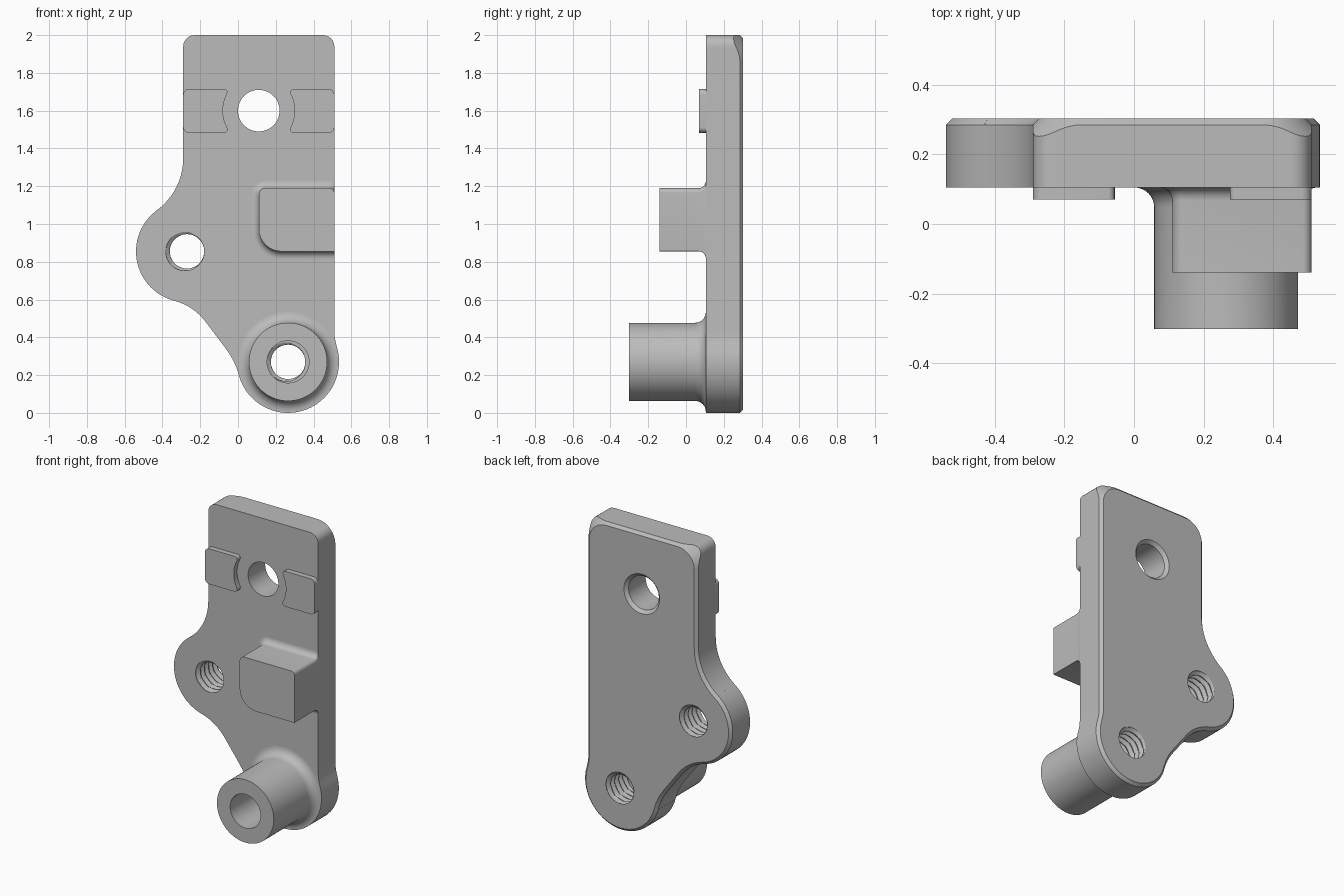
import bpy, bmesh
from math import sin, cos, pi, radians, sqrt, hypot, atan2

if "Cube" in bpy.data.objects:
    bpy.data.objects.remove(bpy.data.objects["Cube"])

grey = bpy.data.materials.new("plain grey")
grey.use_nodes = True
COLOUR = (0.5, 0.5, 0.5, 1)
grey.diffuse_color = COLOUR
grey.node_tree.nodes["Principled BSDF"].inputs["Base Color"].default_value = COLOUR

FRONT, BACK = 0.105, 0.303    # plate faces along y
CHAMFER = 0.018
LOWER = (0.265, 0.27)         # boss and lower lobe centre
SIDE = (-0.27, 0.855)         # side lobe centre
UPPER = (0.11, 1.6)           # plain hole centre


def loft(name, rings):
    """Skin a stack of equal-length rings and cap both ends."""
    bm = bmesh.new()
    loops = [[bm.verts.new(p) for p in ring] for ring in rings]
    n = len(loops[0])
    for a, b in zip(loops, loops[1:]):
        for i in range(n):
            j = (i + 1) % n
            bm.faces.new((a[i], a[j], b[j], b[i]))
    bm.faces.new(loops[0])
    bm.faces.new(loops[-1])
    bmesh.ops.remove_doubles(bm, verts=bm.verts, dist=1e-5)
    bmesh.ops.recalc_face_normals(bm, faces=bm.faces)
    mesh = bpy.data.meshes.new(name)
    bm.to_mesh(mesh)
    bm.free()
    mesh.materials.append(grey)
    ob = bpy.data.objects.new(name, mesh)
    bpy.context.collection.objects.link(ob)
    return ob


def at(outline, y):
    return [(x, y, z) for x, z in outline]


def arc(c, r, a0, a1, step=5):
    n = max(3, int(abs(a1 - a0) / step))
    angles = [radians(a0 + (a1 - a0) * i / n) for i in range(n + 1)]
    return [(c[0] + r * cos(a), c[1] + r * sin(a)) for a in angles]


def circle(c, r, n=72):
    return [(c[0] + r * cos(2 * pi * i / n), c[1] + r * sin(2 * pi * i / n)) for i in range(n)]


def turned(name, c, profile):
    """Round part along y from (radius, y) pairs."""
    return loft(name, [at(circle(c, r), y) for r, y in profile])


def rounded(corners):
    """Polygon from (x, z, radius) corners, each radius turned into an arc."""
    out = []
    for i, (x, z, r) in enumerate(corners):
        if r == 0:
            out.append((x, z))
            continue
        dirs = []
        for q in (corners[i - 1], corners[(i + 1) % len(corners)]):
            d = hypot(q[0] - x, q[1] - z)
            dirs.append(((q[0] - x) / d, (q[1] - z) / d))
        (ax, az), (bx, bz) = dirs
        half = atan2(abs(ax * bz - az * bx), ax * bx + az * bz) / 2
        mx, mz = ax + bx, az + bz
        k = r / sin(half) / hypot(mx, mz)
        cx, cz = x + mx * k, z + mz * k
        t = r / (sin(half) / cos(half))
        a0 = atan2(z + az * t - cz, x + ax * t - cx)
        a1 = atan2(z + bz * t - cz, x + bx * t - cx)
        turn = (a1 - a0 + pi) % (2 * pi) - pi
        out += [(cx + r * cos(a0 + turn * s / 8), cz + r * sin(a0 + turn * s / 8)) for s in range(9)]
    return out


def cut(ob, cutter):
    mod = ob.modifiers.new("hole", "BOOLEAN")
    mod.operation, mod.solver, mod.object = "DIFFERENCE", "EXACT", cutter
    cutter.hide_render = True
    bpy.context.view_layer.objects.active = ob
    bpy.ops.object.modifier_apply(modifier=mod.name)
    bpy.data.objects.remove(cutter)


# Plate outline, clockwise from the top right corner
SET, ROUND = 0.14, 0.06       # back corner centre inset, front corner radius


def corner(cx, a0, a1):
    """Back arc of a top corner and the matching points on the tighter front corner."""
    c = (cx, 2 - SET)
    back = arc(c, SET - CHAMFER, a0, a1)
    front = []
    for x, z in back:
        dx, dz = (x - c[0]) / (SET - CHAMFER), (z - c[1]) / (SET - CHAMFER)
        t = SET / max(abs(dx), abs(dz))
        k = SET - ROUND
        if min(abs(dx), abs(dz)) * t > k:
            b = k * (abs(dx) + abs(dz))
            t = b + sqrt(b * b - 2 * k * k + ROUND * ROUND)
        front.append((c[0] + dx * t, c[1] + dz * t))
    return front, back


sides = [  # centre, radius, start, end, inset sign
    ((0.81, 0.437), 0.3, 180, 197, 1),
    (LOWER, 0.27, 17, -165, -1),
    ((-0.382, 0.097), 0.4, 15, 38, 1),
    ((-0.412, 0.303), 0.3, 38, 75.6, 1),
    (SIDE, 0.27, 255.6, 126.4, -1),
    ((-0.634, 1.349), 0.344, -53.6, 0, 1),
]
outer, inner = corner(0.51 - SET, 90, 0)
for c, r, a0, a1, sign in sides:
    outer += arc(c, r, a0, a1)
    inner += arc(c, r + sign * CHAMFER, a0, a1)
left_outer, left_inner = corner(-0.29 + SET, 180, 90)
outer += left_outer
inner += left_inner
edge = [(p[0], BACK - hypot(p[0] - q[0], p[1] - q[1]), p[1]) for p, q in zip(outer, inner)]
plate = loft("plate", [at(outer, FRONT), edge, at(inner, BACK)])

# Upper plain hole with a chamfer at the back
cut(plate, turned("upper_hole", UPPER, [(0.11, 0), (0.11, BACK - 0.02), (0.13, BACK), (0.13, 0.4)]))


# Threaded holes
def thread(c, y0, y1, pitch=0.042, n=48):
    rows = int((y1 - y0) / pitch * 8)
    rings = []
    for j in range(rows + 1):
        y = y0 + (y1 - y0) * j / rows
        ring = []
        for i in range(n):
            f = (y / pitch - i / n) % 1
            r = 0.091 + 0.022 * min(1, max(0, 1.5 * abs(2 * f - 1) - 0.25))
            a = 2 * pi * i / n
            ring.append((c[0] + r * cos(a), y, c[1] + r * sin(a)))
        rings.append(ring)
    return loft("thread_cutter", rings)


for centre in (SIDE, LOWER):
    cut(plate, thread(centre, FRONT - 0.023, BACK + 0.027))


# Boss with a filleted foot and a smooth bore
def fillet(r):
    """(outward offset, y) pairs of a concave foot meeting the plate."""
    return [(r * (1 - cos(a)), FRONT - r * (1 - sin(a))) for a in (i * pi / 16 for i in range(9))]


boss = turned("boss", LOWER, [(0.207, -0.302)] + [(0.207 + o, y) for o, y in fillet(0.057)])
cut(boss, turned("bore", LOWER, [(0.111, -0.4), (0.111, 0.2)]))


# Stop block, flush with the right edge, filleted on the other sides
def block_outline(o):
    return rounded([(0.11 - o, 0.855 - o, 0.12 + o), (0.51, 0.855 - o, 0.002),
                    (0.51, 1.19 + o, 0.025), (0.11 - o, 1.19 + o, 0.035 + o)])


block = loft("stop_block", [at(block_outline(0), -0.14)]
             + [at(block_outline(o), y) for o, y in fillet(0.038)])

# Two thin pads curved around the upper hole
low, high = 1.4825, 1.715
inside = [(x, z, 0) for x, z in arc(UPPER, 0.19, 207, 153)]
pad = rounded([(-0.29, low, 0.03), (-0.046, low, 0.018)] + inside
              + [(-0.046, high, 0.018), (-0.29, high, 0.03)])
mirrored = [(2 * UPPER[0] - x, z) for x, z in pad]
pads = [loft(name, [at(shape, 0.07), at(shape, FRONT)])
        for name, shape in (("right_pad", pad), ("left_pad", mirrored))]

# Smooth the curved walls and keep the edges crisp
for ob in (plate, boss, block, *pads):
    bpy.ops.object.select_all(action="DESELECT")
    ob.select_set(True)
    bpy.context.view_layer.objects.active = ob
    bpy.ops.object.shade_smooth_by_angle(angle=radians(28))
